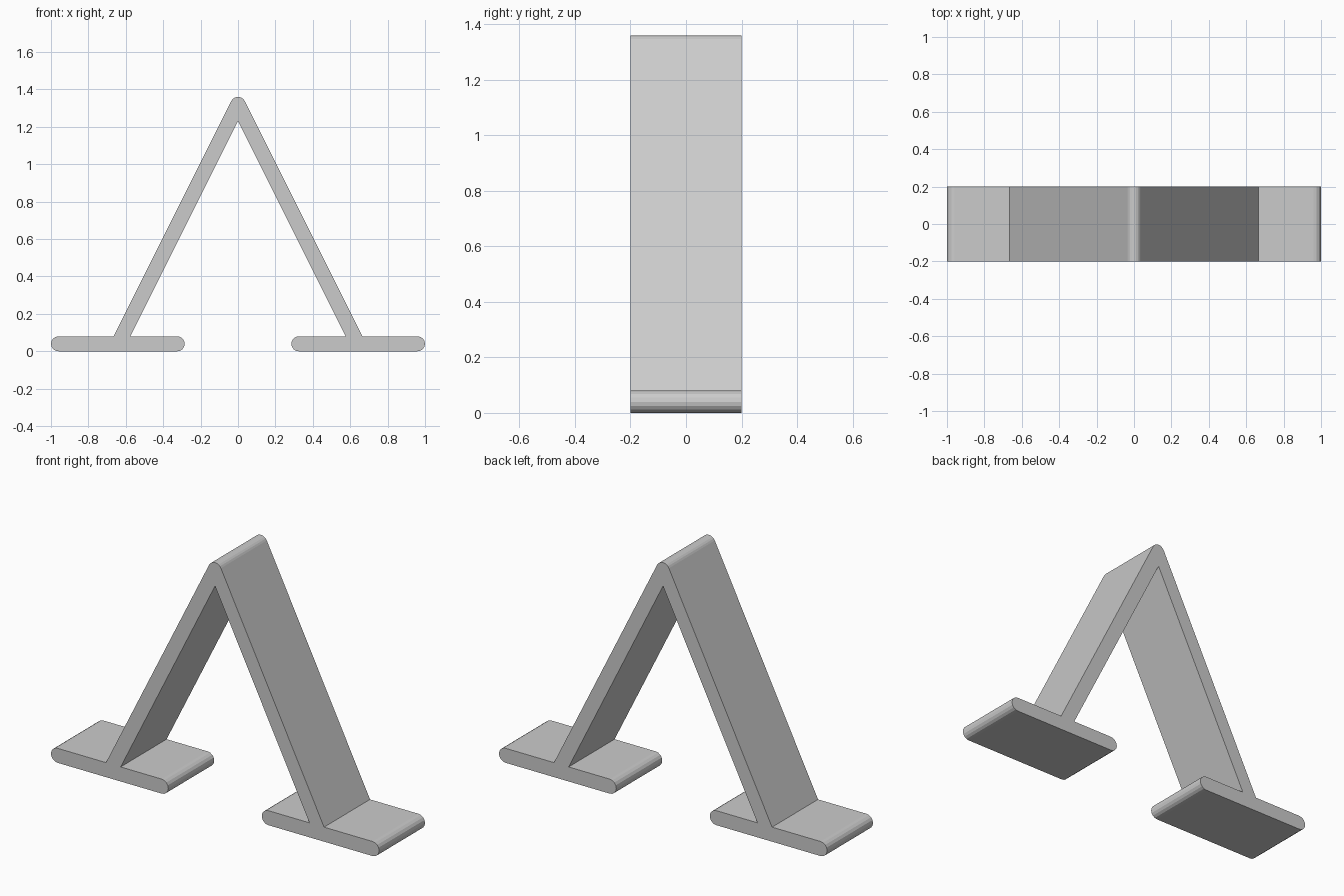
import bpy, bmesh
from math import sin, cos, pi, atan2, sqrt

cube = bpy.data.objects.get("Cube")
if cube:
    bpy.data.objects.remove(cube, do_unlink=True)

# Main sizes
R = 0.04             # half the plate thickness
APEX = 1.32          # centre of the rounded ridge
FOOT_IN, FOOT_OUT = 0.285, 1.0
DEPTH = 0.4
SLOPE = 2.0          # rise over run of each leg
SEGMENTS = 8

grey = bpy.data.materials.new("light grey")
grey.use_nodes = True
colour = (0.6, 0.6, 0.6, 1)
grey.diffuse_color = colour
grey.node_tree.nodes["Principled BSDF"].inputs["Base Color"].default_value = colour


def arc(cx, cz, start, end, steps):
    angles = [start + (end - start) * i / steps for i in range(steps + 1)]
    return [(cx + R * cos(a), cz + R * sin(a)) for a in angles]


# Half outline: inner apex, inner leg, foot, outer leg, rounded ridge
spread = R * sqrt(1 + SLOPE ** 2)
top = 2 * R
leg_x = [(APEX + side * spread - top) / SLOPE for side in (-1, 1)]
half = [(0, APEX - spread), (leg_x[0], top)]
half += arc(FOOT_IN + R, R, pi / 2, 3 * pi / 2, SEGMENTS)
half += arc(FOOT_OUT - R, R, -pi / 2, pi / 2, SEGMENTS)
half += [(leg_x[1], top)]
half += arc(0, APEX, atan2(1, SLOPE), pi / 2, SEGMENTS // 2)

# Mirror the half across the centre to close the outline
outline = half + [(-x, z) for x, z in half[-2:0:-1]]

# Extrude the outline front to back
bm = bmesh.new()
face = bm.faces.new([bm.verts.new((x, -DEPTH / 2, z)) for x, z in outline])
result = bmesh.ops.extrude_face_region(bm, geom=[face])
moved = [v for v in result["geom"] if isinstance(v, bmesh.types.BMVert)]
bmesh.ops.translate(bm, verts=moved, vec=(0, DEPTH, 0))
# Split the concave end caps cleanly
caps = [f for f in bm.faces if len(f.verts) > 4]
bmesh.ops.triangulate(bm, faces=caps, ngon_method="EAR_CLIP")
bmesh.ops.recalc_face_normals(bm, faces=bm.faces)

mesh = bpy.data.meshes.new("stand_frame")
bm.to_mesh(mesh)
bm.free()
mesh.materials.append(grey)
frame = bpy.data.objects.new("stand_frame", mesh)
bpy.context.collection.objects.link(frame)
